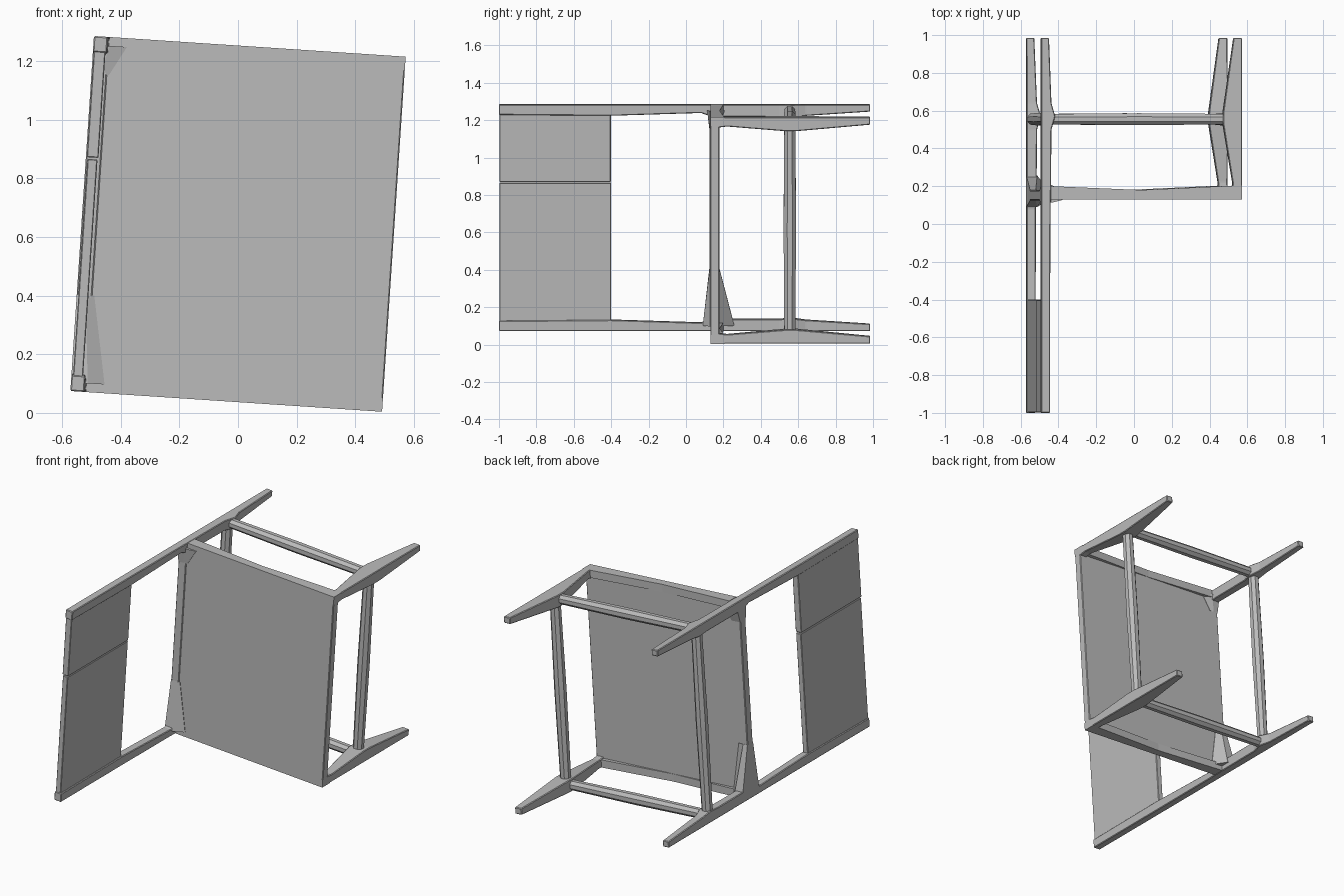
import bpy
import bmesh
import math
from mathutils import Matrix, Vector

cube = bpy.data.objects.get("Cube")
if cube:
    bpy.data.objects.remove(cube, do_unlink=True)

grey = bpy.data.materials.new("plain_grey")
grey.use_nodes = True
COLOUR = (0.5, 0.5, 0.5, 1)
grey.diffuse_color = COLOUR
grey.node_tree.nodes["Principled BSDF"].inputs["Base Color"].default_value = COLOUR

# The chair lies on its side, rolled slightly about the depth axis
PLACE = Matrix.Translation((0, 0, 0.645)) @ Matrix.Rotation(math.radians(3.8), 4, 'Y')
OUT, TALL = 0.533, 0.607


def finish(name, bm, bevel=0.0):
    bmesh.ops.recalc_face_normals(bm, faces=bm.faces)
    if bevel:
        bmesh.ops.bevel(bm, geom=bm.edges[:], offset=bevel, segments=1, affect='EDGES')
    bm.transform(PLACE)
    mesh = bpy.data.meshes.new(name)
    bm.to_mesh(mesh)
    bm.free()
    mesh.materials.append(grey)
    obj = bpy.data.objects.new(name, mesh)
    bpy.context.collection.objects.link(obj)
    return obj


def loft(name, rings, bevel=0.0):
    """Skin a list of equal-length point rings and cap both ends."""
    bm = bmesh.new()
    loops = [[bm.verts.new(p) for p in ring] for ring in rings]
    n = len(loops[0])
    for a, b in zip(loops, loops[1:]):
        for i in range(n):
            j = (i + 1) % n
            bm.faces.new((a[i], a[j], b[j], b[i]))
    bm.faces.new(loops[0])
    bm.faces.new(loops[-1])
    return finish(name, bm, bevel)


def section(y, x0, x1, z0, z1):
    return [(x0, y, z0), (x1, y, z0), (x1, y, z1), (x0, y, z1)]


def box(name, x0, x1, y0, y1, z0, z1, bevel=0.0):
    return loft(name, [section(y, x0, x1, z0, z1) for y in (y0, y1)], bevel)


def rod(name, start, end, radius, sides=8):
    """Faceted stretcher, slightly fuller in the middle."""
    a, b = Vector(start), Vector(end)
    side = (b - a).normalized().cross(Vector((0, 1, 0)))
    rings = []
    for t, r in ((0, 0.88), (0.5, 1), (1, 0.88)):
        c = a.lerp(b, t)
        rings.append([c + radius * r * (side * math.cos(k) + Vector((0, math.sin(k), 0)))
                      for k in (math.tau * (i + 0.5) / sides for i in range(sides))])
    return loft(name, rings)


# Seat slab with deeper rims along its two sides
box("seat", -0.49, OUT, 0.13, 0.178, -0.6, 0.6, 0.004)
box("seat_rear_bar", -OUT, -0.48, 0.125, 0.178, -0.59, 0.59, 0.004)

for s, tag in ((1, "upper"), (-1, "lower")):
    # Rim: thinner at mid length, fuller at the corners
    rim = [[(x, 0.13, s * 0.56), (x, 0.13, s * TALL), (x, y, s * TALL), (x, y, s * 0.56)]
           for x, y in ((-0.48, 0.2), (0, 0.18), (OUT, 0.205))]
    loft("seat_rim_" + tag, rim)

    # Back post running straight into the rear leg
    post = [(-1.0, 0.048, 0.055), (-0.4, 0.048, 0.06), (0.08, 0.05, 0.045), (0.14, 0.052, 0.065),
            (0.5, 0.055, 0.065), (0.57, 0.075, 0.07), (0.64, 0.055, 0.06), (0.985, 0.042, 0.038)]
    loft("back_post_and_rear_leg_" + tag,
         [section(y, -OUT, -OUT + w, s * TALL, s * (TALL - d)) for y, w, d in post], 0.004)

    # Front leg: flares inwards at the stretcher joint
    leg = [(0.14, 0.05, 0.06), (0.22, 0.05, 0.05), (0.53, 0.1, 0.075),
           (0.59, 0.1, 0.075), (0.985, 0.045, 0.04)]
    loft("front_leg_" + tag,
         [section(y, OUT - w, OUT, s * TALL, s * (TALL - d)) for y, w, d in leg], 0.004)

    # Side stretcher between the front and rear legs
    rod("side_stretcher_" + tag, (-0.49, 0.555, s * 0.572), (0.47, 0.555, s * 0.572), 0.034)

# Cross stretchers from side to side
for x, tag in ((-0.5, "rear"), (0.48, "front")):
    rod("cross_stretcher_" + tag, (x, 0.555, -0.57), (x, 0.555, 0.57), 0.036)

# Wedge brackets where the seat meets the back posts
for s, tag, reach, depth in ((-1, "lower", 0.3, 1.0), (1, "upper", 0.1, 0.35)):
    rings = []
    for z, f, w in ((TALL - 0.03, 1, 0.115), (TALL - 0.03 - reach, 0.02, 0.06)):
        y0, y1 = 0.125 - 0.035 * f * depth, 0.178 + 0.08 * f * depth
        rings.append([(-OUT, y0, s * z), (-OUT + w * 0.5, y0, s * z), (-OUT + w, 0.127, s * z),
                      (-OUT + w, 0.18, s * z), (-OUT + w * 0.5, y1, s * z), (-OUT, y1, s * z)])
    loft("corner_bracket_" + tag, rings)

# Backrest panel in two boards with a narrow seam
SEAM = 0.19
box("backrest_board_lower", -0.527, -0.493, -0.997, -0.4, -0.56, SEAM - 0.003, 0.003)
box("backrest_board_upper", -0.53, -0.49, -0.997, -0.402, SEAM + 0.003, 0.56, 0.003)
